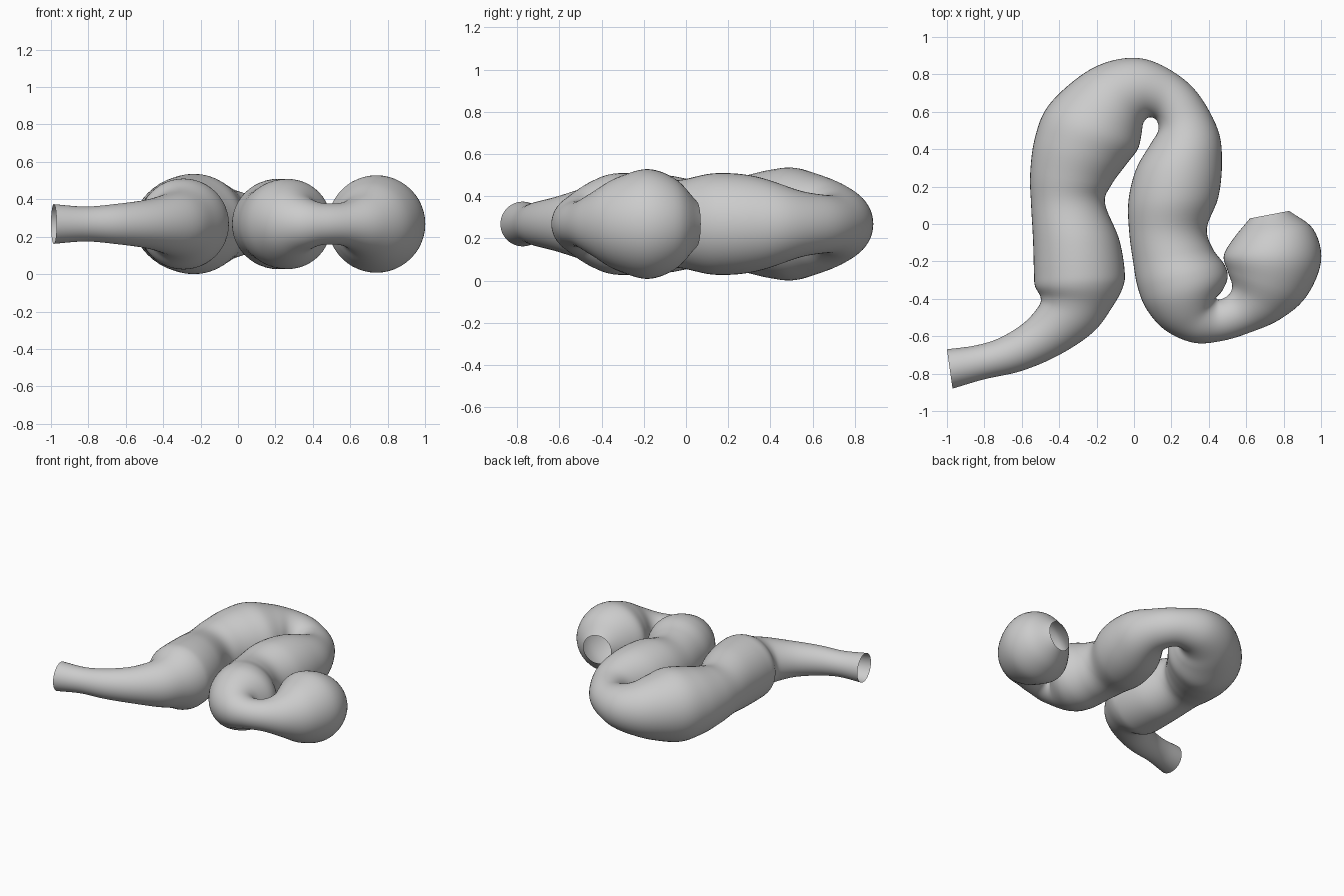
import bpy, bmesh, math
from mathutils import Vector

if "Cube" in bpy.data.objects:
    bpy.data.objects.remove(bpy.data.objects["Cube"])

AXIS_Z = 0.268   # height of the tube's centre line
SIDES = 48       # points around each ring
STEPS = 6        # rings between two stations

# Stations along the tube: left wall x, y and right wall x, y
inlet = [
    (-1.00, -.67, -.97, -.88), (-.85, -.65, -.80, -.83), (-.72, -.61, -.60, -.785),
    (-.59, -.53, -.40, -.70), (-.51, -.44, -.22, -.58), (-.50, -.39, -.12, -.45)]
first_leg = [
    (-.53, -.33, -.06, -.34), (-.535, -.25, -.05, -.25), (-.54, -.08, -.08, -.08),
    (-.55, .10, -.155, .11), (-.555, .27, -.12, .21), (-.53, .46, -.04, .32)]
top_bend = [
    (-.46, .63, .02, .40), (-.29, .79, .04, .48), (-.13, .87, .05, .54),
    (.04, .885, .08, .57), (.20, .82, .12, .555), (.34, .70, .13, .50)]
second_leg = [
    (.45, .50, .09, .43), (.47, .32, .01, .29), (.45, .14, -.03, .12),
    (.39, -.02, -.025, -.05), (.42, -.13, -.005, -.20), (.485, -.22, .02, -.34)]
lower_bend = [
    (.50, -.29, .07, -.46), (.47, -.36, .17, -.57), (.44, -.39, .32, -.635),
    (.455, -.405, .47, -.625), (.505, -.38, .62, -.58)]
end_bulb = [
    (.525, -.33, .78, -.51), (.50, -.25, .92, -.39), (.48, -.17, 1.0, -.20),
    (.53, -.08, .96, -.03), (.62, .03, .83, .07)]
stations = [Vector(s) for s in
            inlet + first_leg + top_bend + second_leg + lower_bend + end_bulb]


def smooth_path(pts, steps):
    """Catmull-Rom curve through all stations."""
    pts = [2 * pts[0] - pts[1]] + pts + [2 * pts[-1] - pts[-2]]
    out = []
    for a, b, c, d in zip(pts, pts[1:], pts[2:], pts[3:]):
        for k in range(steps):
            t = k / steps
            out.append(0.5 * (2 * b + (c - a) * t + (2 * a - 5 * b + 4 * c - d) * t * t
                              + (3 * b - a - 3 * c + d) * t ** 3))
    return out + [pts[-2]]


# Winding tube: one upright circle per station, open at both ends
bm = bmesh.new()
rings = []
for s in smooth_path(stations, STEPS):
    left, right = Vector((s[0], s[1], AXIS_Z)), Vector((s[2], s[3], AXIS_Z))
    centre, across = (left + right) / 2, (right - left) / 2
    up = Vector((0, 0, across.length))
    angles = [2 * math.pi * j / SIDES for j in range(SIDES)]
    rings.append([bm.verts.new(centre + across * math.cos(a) + up * math.sin(a))
                  for a in angles])
for r0, r1 in zip(rings, rings[1:]):
    for j in range(SIDES):
        k = (j + 1) % SIDES
        bm.faces.new((r0[j], r1[j], r1[k], r0[k])).smooth = True

mesh = bpy.data.meshes.new("winding_tube")
bm.to_mesh(mesh)
bm.free()
tube = bpy.data.objects.new("winding_tube", mesh)
bpy.context.collection.objects.link(tube)

grey = bpy.data.materials.new("light_grey")
grey.diffuse_color = (0.6, 0.6, 0.6, 1)
grey.use_nodes = True
grey.node_tree.nodes["Principled BSDF"].inputs["Base Color"].default_value = grey.diffuse_color
mesh.materials.append(grey)
